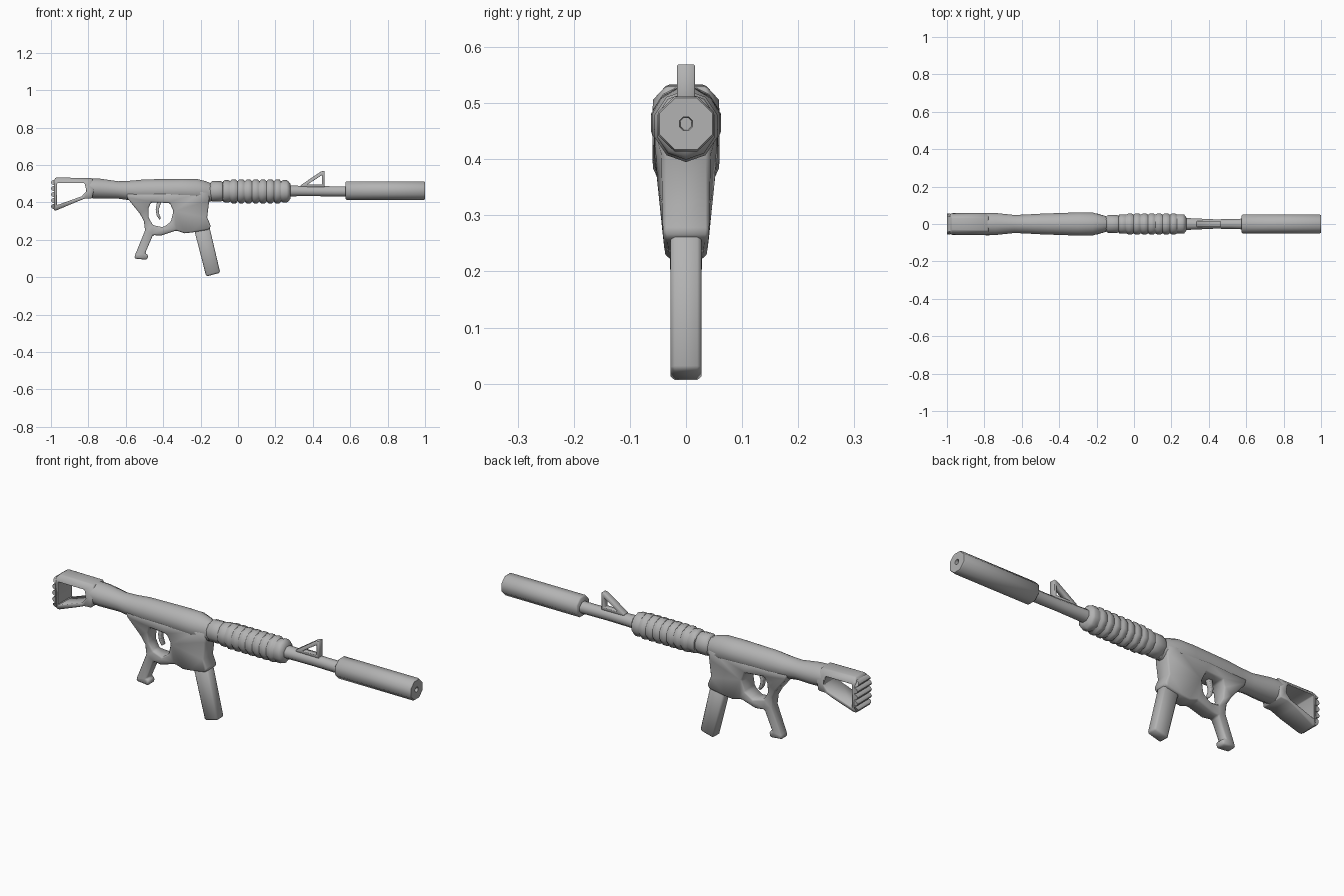
import bpy, bmesh, math

cube = bpy.data.objects.get("Cube")
if cube:
    bpy.data.objects.remove(cube, do_unlink=True)

grey = bpy.data.materials.new("plain_grey")
grey.use_nodes = True
grey.diffuse_color = (0.45, 0.45, 0.45, 1)
grey.node_tree.nodes["Principled BSDF"].inputs["Base Color"].default_value = (0.45, 0.45, 0.45, 1)


def finish(name, bm, bevel=0, angle=50):
    """Clean up, optionally bevel the hard edges, and add the object."""
    bmesh.ops.recalc_face_normals(bm, faces=bm.faces[:])
    if bevel:
        hard = [e for e in bm.edges if e.calc_face_angle(0) > 0.6]
        bmesh.ops.bevel(bm, geom=hard, offset=bevel, offset_type='OFFSET', segments=1,
                        profile=0.5, affect='EDGES', clamp_overlap=True)
    mesh = bpy.data.meshes.new(name)
    bm.to_mesh(mesh)
    bm.free()
    mesh.materials.append(grey)
    obj = bpy.data.objects.new(name, mesh)
    bpy.context.collection.objects.link(obj)
    bpy.ops.object.select_all(action='DESELECT')
    obj.select_set(True)
    bpy.context.view_layer.objects.active = obj
    bpy.ops.object.shade_smooth_by_angle(angle=math.radians(angle))
    return obj


def plate(name, loops, width, bevel):
    """Side outline with holes, given thickness by the half-width rule width(x, z)."""
    flat = bmesh.new()
    rims, edges = [], []
    for loop in loops:
        vs = [flat.verts.new((x, 0, z)) for x, z in loop]
        edges += [flat.edges.new((a, b)) for a, b in zip(vs, vs[1:] + vs[:1])]
        rims.append(vs)
    bmesh.ops.triangle_fill(flat, edges=edges, use_beauty=True, normal=(0, -1, 0))
    flat.verts.index_update()
    points = [v.co.copy() for v in flat.verts]
    tris = [[v.index for v in f.verts] for f in flat.faces]
    rims = [[v.index for v in rim] for rim in rims]
    flat.free()
    bm = bmesh.new()
    front, back = [[bm.verts.new((p.x, s * width(p.x, p.z), p.z)) for p in points]
                   for s in (-1, 1)]
    for t in tris:
        bm.faces.new([front[i] for i in t])
        bm.faces.new([back[i] for i in reversed(t)])
    for rim in rims:
        for a, b in zip(rim, rim[1:] + rim[:1]):
            bm.faces.new((front[a], front[b], back[b], back[a]))
    return finish(name, bm, bevel)


def loft(name, sections, sides=8, angle=50):
    """Skin rings given as (x, centre height, half width, half height)."""
    bm = bmesh.new()
    rings = []
    grow = 1 / math.cos(math.pi / sides)
    for x, zc, hy, hz in sections:
        turns = [2 * math.pi * (k + 0.5) / sides for k in range(sides)]
        rings.append([bm.verts.new((x, hy * grow * math.cos(t), zc + hz * grow * math.sin(t)))
                      for t in turns])
    for r, s in zip(rings, rings[1:]):
        for k in range(sides):
            n = (k + 1) % sides
            bm.faces.new((r[k], r[n], s[n], s[k]))
    bm.faces.new(rings[0])
    bm.faces.new(rings[-1])
    return finish(name, bm, 0, angle)


def ramp(value, keys):
    """Linear interpolation through rising (position, result) keys."""
    for (a, p), (b, q) in zip(keys, keys[1:]):
        if value <= b:
            return p + (q - p) * max(0, (value - a) / (b - a))
    return keys[-1][1]


# Open shoulder stock
plate("stock_frame", [
    [(-0.985, 0.515), (-0.975, 0.533), (-0.78, 0.53), (-0.77, 0.47), (-0.78, 0.422),
     (-0.82, 0.42), (-0.86, 0.404), (-0.97, 0.358), (-0.985, 0.358)],
    [(-0.968, 0.503), (-0.82, 0.503), (-0.81, 0.46), (-0.835, 0.433), (-0.968, 0.385)],
], lambda x, z: ramp(z, [(0.355, 0.045), (0.385, 0.06), (0.505, 0.06), (0.533, 0.034)]), 0.004)

# Horizontal ridges on the butt
for i in range(5):
    z = 0.378 + i * 0.032
    plate(f"butt_ridge_{i + 1}", [[(-0.98, z - 0.015), (-0.995, z - 0.01), (-1.0, z),
                                   (-0.995, z + 0.01), (-0.98, z + 0.015)]],
          lambda x, z: ramp(z, [(0.36, 0.042), (0.39, 0.057), (0.49, 0.057), (0.53, 0.034)]), 0)

# Upper receiver: top, bottom and half width along its length
upper = [(-0.812, 0.53, 0.424, 0.059), (-0.74, 0.527, 0.42, 0.059), (-0.64, 0.513, 0.42, 0.048),
         (-0.57, 0.516, 0.41, 0.051), (-0.5, 0.523, 0.404, 0.055), (-0.3, 0.526, 0.404, 0.062),
         (-0.22, 0.525, 0.4, 0.061), (-0.17, 0.513, 0.4, 0.047), (-0.143, 0.5, 0.405, 0.04)]
loft("upper_receiver", [(x, (t + b) / 2, w, (t - b) / 2) for x, t, b, w in upper], 12)


# Lower receiver with trigger opening and rear grip
def receiver_width(x, z):
    w = ramp(z, [(0.22, 0.036), (0.26, 0.041), (0.34, 0.049), (0.4, 0.056), (0.46, 0.058)])
    if x < -0.45:
        w = min(w, ramp(z, [(0.1, 0.026), (0.3, 0.03), (0.42, 0.048)]))
    if x > -0.17:
        w = min(w, 0.042)
    return w


plate("lower_receiver", [
    [(-0.6, 0.45), (-0.59, 0.42), (-0.525, 0.34), (-0.503, 0.3), (-0.497, 0.25), (-0.55, 0.12),
     (-0.555, 0.1), (-0.485, 0.093), (-0.48, 0.12), (-0.497, 0.127), (-0.455, 0.225),
     (-0.41, 0.223), (-0.33, 0.25), (-0.285, 0.235), (-0.24, 0.24), (-0.155, 0.255),
     (-0.145, 0.272), (-0.165, 0.32), (-0.155, 0.4), (-0.15, 0.46), (-0.2, 0.46), (-0.4, 0.45)],
    [(-0.465, 0.4), (-0.365, 0.397), (-0.345, 0.353), (-0.36, 0.295), (-0.4, 0.267),
     (-0.455, 0.278), (-0.478, 0.32), (-0.478, 0.37)],
], receiver_width, 0.007)

# Trigger
plate("trigger", [[(-0.432, 0.41), (-0.44, 0.36), (-0.435, 0.33), (-0.42, 0.308), (-0.412, 0.315),
                   (-0.422, 0.34), (-0.424, 0.36), (-0.408, 0.41)]], lambda x, z: 0.012, 0.002)

# Magazine
plate("magazine", [[(-0.236, 0.26), (-0.17, 0.004), (-0.095, 0.024), (-0.153, 0.27)]],
      lambda x, z: 0.028, 0.008)

# Handguard with a plain collar followed by rounded ribs
rings = [(-0.15, 0.04, 0.04), (-0.138, 0.048, 0.052), (-0.092, 0.048, 0.052), (-0.082, 0.044, 0.047)]
ribs = 9
step = 0.35 / ribs
for i in range(ribs):
    start = -0.08 + i * step
    swell = 0.004 if 0 < i < ribs - 1 else 0
    rings += [(start, 0.05, 0.052), (start + 0.25 * step, 0.052 + swell, 0.057 + swell),
              (start + 0.75 * step, 0.052 + swell, 0.057 + swell), (start + 0.97 * step, 0.05, 0.052)]
rings.append((0.28, 0.035, 0.038))
loft("handguard", [(x, 0.459, w, h) for x, w, h in rings], 10)

# Barrel
loft("barrel", [(0.26, 0.461, 0.033, 0.029), (0.32, 0.461, 0.03, 0.028), (0.43, 0.46, 0.025, 0.027),
                (0.52, 0.459, 0.026, 0.027), (0.59, 0.459, 0.029, 0.027)])

# Front sight
plate("front_sight", [
    [(0.335, 0.482), (0.335, 0.492), (0.445, 0.566), (0.463, 0.569), (0.463, 0.482)],
    [(0.372, 0.496), (0.449, 0.546), (0.449, 0.496)],
], lambda x, z: 0.016, 0.002)

# Suppressor with a bored muzzle
loft("suppressor", [(x, 0.463, w, h) for x, w, h in (
    (0.575, 0.045, 0.044), (0.58, 0.05, 0.049), (0.994, 0.05, 0.049), (1.0, 0.047, 0.046),
    (1.0, 0.012, 0.012), (0.95, 0.01, 0.01))])
